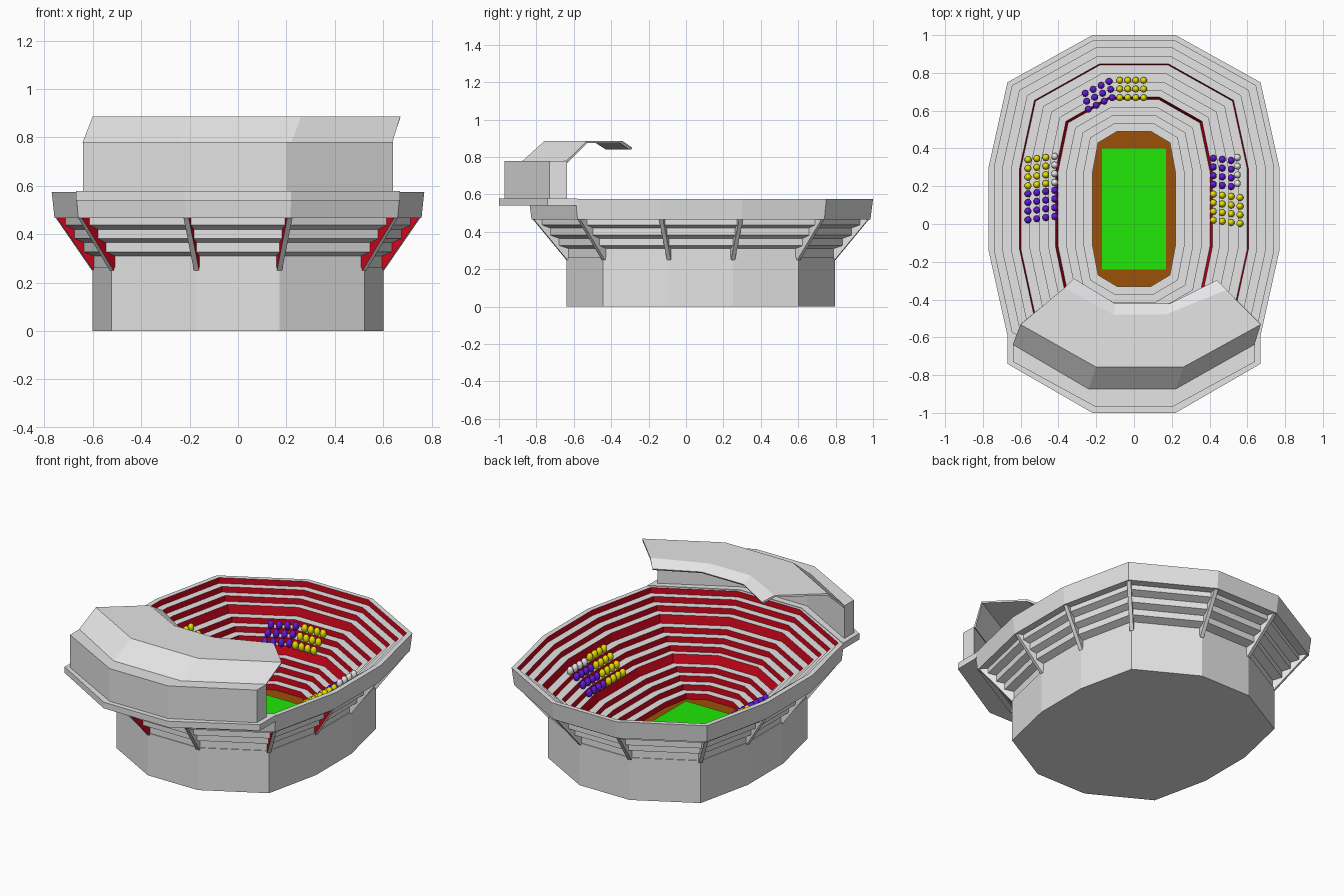
import bpy, bmesh, math
from mathutils import Vector

cube = bpy.data.objects.get("Cube")
if cube:
    bpy.data.objects.remove(cube, do_unlink=True)


def material(name, r, g, b):
    m = bpy.data.materials.new(name)
    m.use_nodes = True
    m.diffuse_color = (r, g, b, 1)
    m.node_tree.nodes["Principled BSDF"].inputs["Base Color"].default_value = (r, g, b, 1)
    return m


GREY = material("concrete_grey", 0.79, 0.78, 0.79)
RED = material("seat_red", 0.66, 0.002, 0.012)
GREEN = material("grass_green", 0.014, 0.8, 0.002)
BROWN = material("track_brown", 0.33, 0.08, 0.002)
PURPLE = material("fan_purple", 0.12, 0.01, 0.7)
YELLOW = material("fan_yellow", 0.8, 0.75, 0.0)
WHITE = material("fan_white", 0.9, 0.9, 0.88)

CENTRE_Y = 0.08
FIELD_Z, RIM_Z = 0.12, 0.575
TRACK = [(0.22, 0.19), (0.19, 0.35), (0.09, 0.41)]
RIM = [(0.77, 0.22), (0.67, 0.67), (0.22, 0.92)]


def finish(name, bm, mats, recalc=True):
    if recalc:
        bmesh.ops.recalc_face_normals(bm, faces=bm.faces[:])
    me = bpy.data.meshes.new(name)
    bm.to_mesh(me)
    bm.free()
    for m in mats:
        me.materials.append(m)
    ob = bpy.data.objects.new(name, me)
    bpy.context.scene.collection.objects.link(ob)
    return ob


def ring(quarter, z):
    """Twelve-sided ring mirrored from the three corners of one quarter."""
    half = quarter + [(-x, y) for x, y in reversed(quarter)]
    full = half + [(-x, -y) for x, y in half]
    return [Vector((x, y + CENTRE_Y, z)) for x, y in full]


def outer(s, z):
    return ring([(x * s, y * s) for x, y in RIM], z)


def inner(t, z):
    return ring([(a + (c - a) * t, b + (d - b) * t)
                 for (a, b), (c, d) in zip(TRACK, RIM)], z)


def loft(bm, rows, closed, mats=None):
    verts = [[bm.verts.new(p) for p in r] for r in rows]
    n = len(rows[0])
    for k, (a, b) in enumerate(zip(verts, verts[1:])):
        for i in range(n if closed else n - 1):
            j = (i + 1) % n
            f = bm.faces.new((a[i], a[j], b[j], b[i]))
            f.material_index = mats[k] if mats else 0
    return verts


def prism(name, points, z0, z1, mat):
    bm = bmesh.new()
    rows = loft(bm, [[(x, y, z) for x, y in points] for z in (z0, z1)], True)
    for r in rows:
        bm.faces.new(r)
    return finish(name, bm, [mat])


def mirrored(points):
    return [(-x, y) for x, y in points] + list(reversed(points))


# Bowl: base wall, stepped underside, rim and seating rows down to the track
rows, mats = [outer(0.78, 0), outer(0.78, 0.262)], [0]


def add(r, m=0):
    rows.append(r)
    mats.append(m)


wall = 0.775
add(outer(wall, 0.262))
for z, s in ((0.31, 0.83), (0.365, 0.88), (0.42, 0.93)):
    add(outer(wall, z))
    add(outer(s, z + 0.017))
    wall = s
add(outer(wall, 0.467))
add(outer(0.985, 0.467))
add(outer(1.0, RIM_Z))

edges = [i * 0.0825 for i in range(4)] + [0.33 + i * 0.09 for i in range(4)]
edges += [0.69, 0.78, 0.865, 0.945]
slants = {4: 0.025, 8: 0.012}
unit = (RIM_Z - FIELD_Z) / (len(edges) + 1)
treads, z = [], FIELD_Z
for i, t in enumerate(edges):
    z += unit * (1.5 if i in slants else 1)
    treads.append((t, z))
for i in reversed(range(len(edges))):
    t, z = treads[i]
    below = treads[i - 1][1] if i else FIELD_Z
    add(inner(t + slants.get(i, 0), z))
    add(inner(t, below), 1)

bm = bmesh.new()
verts = loft(bm, rows, True, mats)
bm.faces.new(verts[0])
bm.faces.new(verts[-1]).material_index = 2
finish("stadium_bowl", bm, [GREY, RED, BROWN])

# Playing field
prism("playing_field", [(-0.17, -0.24), (0.17, -0.24), (0.17, 0.40), (-0.17, 0.40)],
      FIELD_Z, FIELD_Z + 0.006, GREEN)

# Fins supporting the overhang at each corner, painted on the front-facing sides
bm = bmesh.new()
profile = [(0.76, 0.25), (0.78, 0.25), (0.975, 0.468), (0.91, 0.468),
           (0.86, 0.42), (0.81, 0.365), (0.76, 0.31)]
for p in outer(1, 0):
    arm = Vector((p.x, p.y - CENTRE_Y, 0))
    side = Vector((-arm.y, arm.x, 0)).normalized() * 0.011
    sides = [side * -1, side]
    pair = loft(bm, [[arm * s + Vector((0, CENTRE_Y, h)) + k for s, h in profile]
                     for k in sides], True)
    for r, k in zip(pair, sides):
        bm.faces.new(r).material_index = int(p.y < 0.1 and k.y < -0.002)
finish("support_fins", bm, [GREY, RED])

# Platform and press building behind the front stand
ledge_out = mirrored([(0.67, -0.74), (0.22, -1.0)])
ledge_in = mirrored([(0.67, -0.58), (0.21, -0.83)])
prism("front_platform", ledge_out + ledge_in[::-1], 0.54, 0.578, GREY)
wall_out = mirrored([(0.64, -0.73), (0.2, -0.97)])
wall_in = mirrored([(0.64, -0.635), (0.22, -0.87)])
prism("press_building", wall_out + wall_in[::-1], 0.57, 0.78, GREY)

# Canopy: rising back, flat top and drooping front lip
canopy = [
    (0.775, [(-0.64, -0.635), (-0.24, -0.87), (0.22, -0.87), (0.635, -0.635)]),
    (0.88, [(-0.60, -0.53), (-0.20, -0.755), (0.26, -0.755), (0.67, -0.53)]),
    (0.88, [(-0.37, -0.34), (-0.11, -0.48), (0.17, -0.48), (0.49, -0.35)]),
    (0.845, [(-0.32, -0.29), (-0.10, -0.425), (0.19, -0.425), (0.44, -0.30)]),
]
bm = bmesh.new()
loft(bm, [[(x, y, h) for x, y in line] for h, line in canopy], False)
roof = finish("canopy_roof", bm, [GREY])
mod = roof.modifiers.new("thickness", "SOLIDIFY")
mod.thickness, mod.offset = 0.012, 0


# Spectators: small ovals seated on the treads
def seat_height(t):
    return max([h for e, h in treads if e <= t + 0.01], default=FIELD_Z)


def crowd(name, spots, mat):
    bm = bmesh.new()
    for x, y, t in spots:
        made = bmesh.ops.create_uvsphere(bm, u_segments=10, v_segments=7, radius=1)
        bmesh.ops.scale(bm, vec=(0.019, 0.019, 0.026), verts=made["verts"])
        bmesh.ops.translate(bm, vec=(x, y, seat_height(t) + 0.02), verts=made["verts"])
    for f in bm.faces:
        f.smooth = True
    finish(name, bm, [mat])


def side_block(sign, columns, y0, count=4):
    xs = [0.42 + 0.047 * c for c in columns]
    return [(sign * x, y0 + 0.046 * r - 0.006 * c, (x - 0.22) / 0.55)
            for c, x in zip(columns, xs) for r in range(count)]


def back_block(x0, skew):
    out = []
    for r in range(3):
        for c in range(4):
            t = 0.35 + 0.09 * r
            x = x0 + 0.042 * c + skew * 0.008 * (1 - r)
            drop = max(0, -0.12 - x) * 0.5 * skew
            out.append((x, CENTRE_Y + 0.41 + 0.51 * t - drop, t))
    return out


crowd("right_yellow_fans", side_block(-1, (1, 2, 3), 0.22), YELLOW)
crowd("right_white_fans", side_block(-1, (0,), 0.22), WHITE)
crowd("right_purple_fans", side_block(-1, range(4), 0.04), PURPLE)
crowd("left_purple_fans", side_block(1, (0, 1, 2), 0.21), PURPLE)
crowd("left_white_fans", side_block(1, (2.7,), 0.23), WHITE)
crowd("left_yellow_fans", side_block(1, range(4), 0.02), YELLOW)
crowd("back_purple_fans", back_block(-0.25, 1), PURPLE)
crowd("back_yellow_fans", back_block(-0.075, 0), YELLOW)
